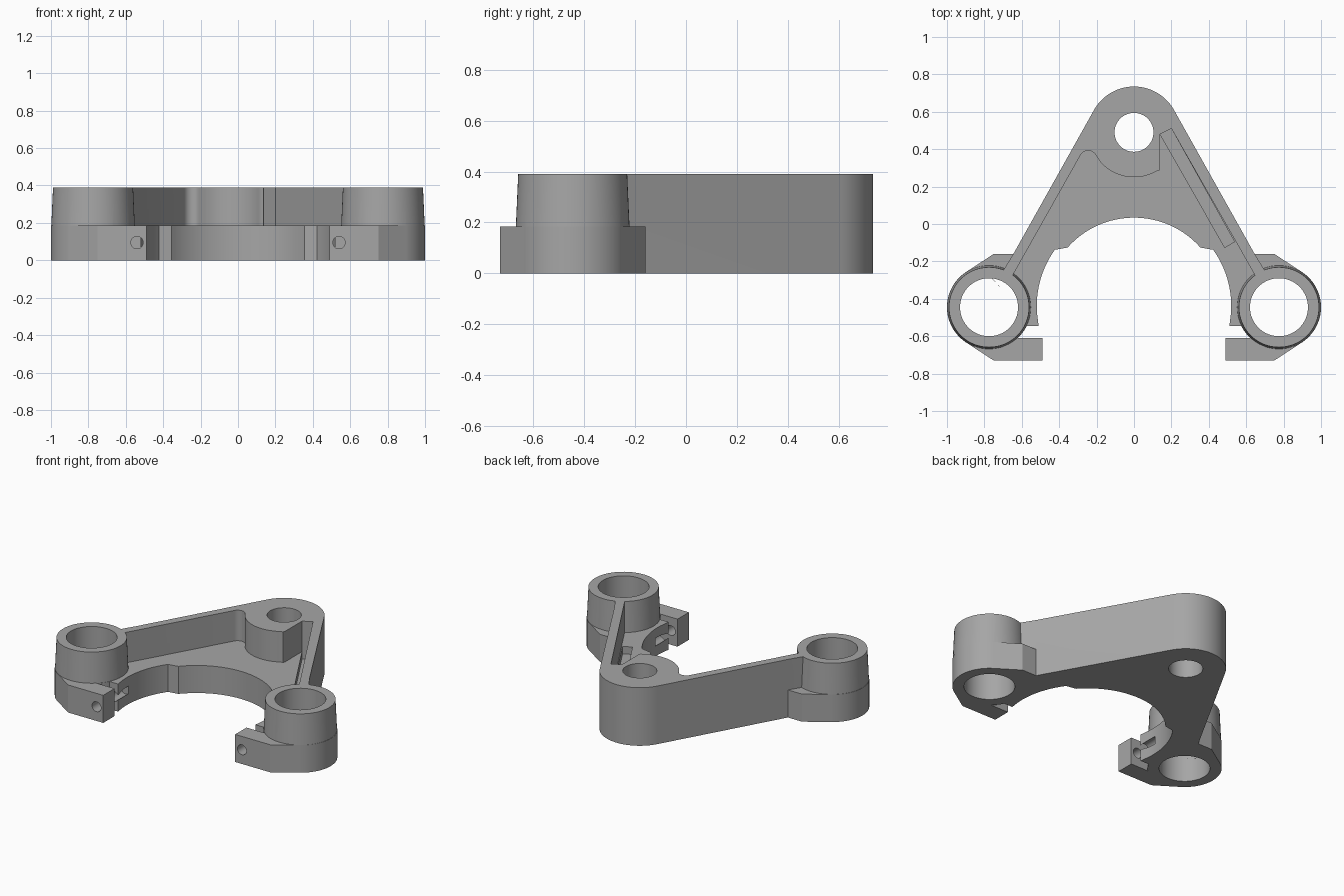
import bpy, bmesh
from math import cos, sin, radians
from mathutils import Matrix

cube = bpy.data.objects.get("Cube")
if cube:
    bpy.data.objects.remove(cube, do_unlink=True)

metal = bpy.data.materials.new("grey_metal")
metal.use_nodes = True
grey = (0.38, 0.38, 0.38, 1)
metal.diffuse_color = grey
metal.node_tree.nodes["Principled BSDF"].inputs["Base Color"].default_value = grey

FLOOR, TOP = 0.185, 0.39
FORK = (0.775, -0.445)
STEM = (0, 0.49)


def finish(bm, name):
    bmesh.ops.recalc_face_normals(bm, faces=bm.faces)
    mesh = bpy.data.meshes.new(name)
    bm.to_mesh(mesh)
    bm.free()
    mesh.materials.append(metal)
    ob = bpy.data.objects.new(name, mesh)
    bpy.context.collection.objects.link(ob)
    return ob


def prism(name, points, low, high):
    bm = bmesh.new()
    face = bm.faces.new([bm.verts.new((x, y, low)) for x, y in points])
    grown = bmesh.ops.extrude_face_region(bm, geom=[face])["geom"]
    for v in grown:
        if isinstance(v, bmesh.types.BMVert):
            v.co.z = high
    return finish(bm, name)


def cone(name, centre, r1, r2, low, high, turn=None):
    bm = bmesh.new()
    bmesh.ops.create_cone(bm, cap_ends=True, segments=64, radius1=r1, radius2=r2, depth=high - low)
    bmesh.ops.translate(bm, verts=bm.verts, vec=(0, 0, (low + high) / 2))
    if turn:
        bmesh.ops.transform(bm, verts=bm.verts, matrix=turn)
    bmesh.ops.translate(bm, verts=bm.verts, vec=(*centre, 0))
    return finish(bm, name)


def arc(centre, r, start, end, steps=16):
    angles = [radians(start + (end - start) * i / steps) for i in range(steps + 1)]
    return [(centre[0] + r * cos(a), centre[1] + r * sin(a)) for a in angles]


def flip(points, side=-1):
    return [(x * side, y) for x, y in points]


def combine(base, other, operation):
    mod = base.modifiers.new(operation, "BOOLEAN")
    mod.operation, mod.solver, mod.object = operation, "EXACT", other
    bpy.context.view_layer.objects.active = base
    bpy.ops.object.modifier_apply(modifier=mod.name)
    bpy.data.objects.remove(other, do_unlink=True)


# Triangular frame with a stepped arch at the front
arch = (0, -0.44)
half = arc(STEM, 0.245, 90, 29.5) + [(0.645, -0.16), (0.70, -0.25), (0.70, -0.545), (0.51, -0.545)]
half += arc(arch, 0.52, -4, 35.5) + arc(arch, 0.474, 41.5, 90)
body = prism("clamp_bracket", half + flip(half[1:-1])[::-1], 0, TOP)

# Open pocket between the walls, leaving the stem boss at full height
pocket = [(0.753, -0.46), (0.75, -0.8), (-0.75, -0.8), (-0.753, -0.46)]
pocket += arc((-0.245, 0.345), 0.047, 150, 35, 10)
pocket += arc(STEM, 0.24, 222, 300, 24) + [(0.135, 0.285), (0.14, 0.30), (0.14, 0.48), (0.20, 0.51)]
combine(body, prism("pocket_cutter", pocket, FLOOR, TOP + 0.1), "DIFFERENCE")

# Shallow groove beside the left wall
groove = [(0.14, 0.48), (0.20, 0.51), (0.537, -0.095), (0.485, -0.125)]
combine(body, prism("groove_cutter", groove, FLOOR - 0.05, FLOOR + 0.1), "DIFFERENCE")

# Fork clamps with front ears and rear lugs
ear = [(0.49, -0.73), (0.75, -0.73), (0.897, -0.634), FORK, (0.64, -0.61), (0.49, -0.61)]
lug = [(0.64, -0.16), (0.75, -0.16), (0.897, -0.256), FORK, (0.62, -0.25)]
for side in (1, -1):
    centre = (FORK[0] * side, FORK[1])
    combine(body, cone("clamp_ring", centre, 0.225, 0.225, 0, FLOOR), "UNION")
    combine(body, cone("clamp_tower", centre, 0.224, 0.214, FLOOR - 0.02, TOP), "UNION")
    for points in (ear, lug):
        combine(body, prism("clamp_ear", flip(points, side), 0, FLOOR), "UNION")
    combine(body, cone("fork_bore", centre, 0.155, 0.155, -0.1, TOP + 0.1), "DIFFERENCE")
    bolt = Matrix.Translation((0, 0, 0.095)) @ Matrix.Rotation(radians(90), 4, "X")
    combine(body, cone("bolt_hole", (0.54 * side, 0), 0.033, 0.033, 0.42, 0.8, bolt), "DIFFERENCE")

# Stem bore
combine(body, cone("stem_bore", STEM, 0.104, 0.104, -0.1, TOP + 0.1), "DIFFERENCE")

bpy.ops.object.select_all(action="DESELECT")
body.select_set(True)
bpy.context.view_layer.objects.active = body
bpy.ops.object.shade_smooth_by_angle(angle=radians(25))
